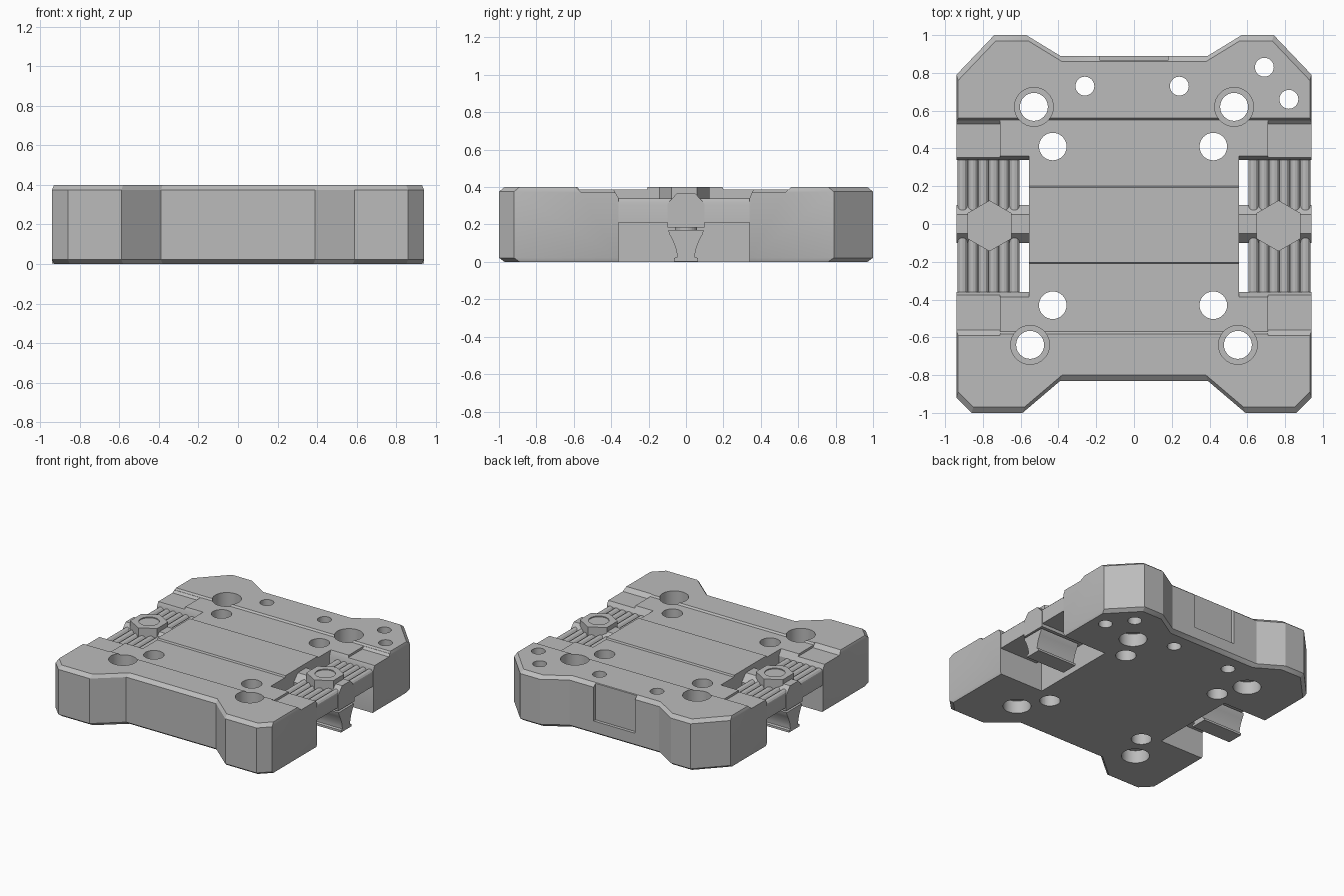
import bpy, bmesh, math
from mathutils import Vector

cube = bpy.data.objects.get("Cube")
if cube:
    bpy.data.objects.remove(cube, do_unlink=True)

grey = bpy.data.materials.new("machined grey")
grey.use_nodes = True
COLOUR = (0.5, 0.5, 0.5, 1)
grey.diffuse_color = COLOUR
grey.node_tree.nodes["Principled BSDF"].inputs["Base Color"].default_value = COLOUR


def loft(name, rings):
    """Closed solid through rings of matching points."""
    bm = bmesh.new()
    loops = [[bm.verts.new(p) for p in ring] for ring in rings]
    n = len(loops[0])
    for a, b in zip(loops, loops[1:]):
        for i in range(n):
            j = (i + 1) % n
            bm.faces.new((a[i], a[j], b[j], b[i]))
    bm.faces.new(loops[0][::-1])
    bm.faces.new(loops[-1])
    bmesh.ops.recalc_face_normals(bm, faces=bm.faces)
    mesh = bpy.data.meshes.new(name)
    bm.to_mesh(mesh)
    bm.free()
    mesh.materials.append(grey)
    ob = bpy.data.objects.new(name, mesh)
    bpy.context.collection.objects.link(ob)
    return ob


def box(name, x0, x1, y0, y1, z0, z1):
    pts = [(x0, y0), (x1, y0), (x1, y1), (x0, y1)]
    return loft(name, [[(x, y, z) for x, y in pts] for z in (z0, z1)])


def disc(name, x, y, r, z0, z1, sides=32, top=None):
    def ring(z, rad):
        return [(x + rad * math.sin(math.tau * i / sides),
                 y + rad * math.cos(math.tau * i / sides), z) for i in range(sides)]
    return loft(name, [ring(z0, r), ring(z1, top or r)])


def along_x(name, profile, x0, x1):
    return loft(name, [[(x, y, z) for y, z in profile] for x in (x0, x1)])


def cut(target, cutter):
    cutter.hide_render = True
    mod = target.modifiers.new("cut", 'BOOLEAN')
    mod.operation, mod.object, mod.solver = 'DIFFERENCE', cutter, 'EXACT'
    bpy.context.view_layer.objects.active = target
    bpy.ops.object.modifier_apply(modifier=mod.name)
    bpy.data.objects.remove(cutter, do_unlink=True)


def smooth(ob):
    bpy.ops.object.select_all(action='DESELECT')
    ob.select_set(True)
    bpy.context.view_layer.objects.active = ob
    bpy.ops.object.shade_smooth_by_angle(angle=math.radians(25))


# Main body: waisted plate with chamfered rims
half = [(0.39, -0.83), (0.59, -1), (0.86, -1), (0.94, -0.92),
        (0.94, 0.79), (0.74, 1), (0.57, 1), (0.39, 0.89)]
outline = half + [(-x, y) for x, y in reversed(half)]


def rim(z, inset):
    return [(x - math.copysign(inset * 0.3, x), y - math.copysign(inset, y), z)
            for x, y in outline]


body = loft("body", [rim(0, 0.03), rim(0.022, 0), rim(0.375, 0), rim(0.4, 0.03)])

# Shallow sunken deck on both sides of the raised middle strip
cut(body, along_x("deck_cut", [(-0.59, 0.41), (-0.57, 0.387), (-0.21, 0.387), (-0.2, 0.41)], -1, 1))
cut(body, along_x("deck_cut", [(0.19, 0.41), (0.2, 0.387), (0.55, 0.387), (0.57, 0.41)], -1, 1))

# Recess in the back edge
cut(body, box("back_recess", -0.18, 0.18, 0.865, 1.1, 0.11, 0.5))

for s in (1, -1):
    # Lowered outer pads
    pad = [(-0.61, 0.42), (-0.56, 0.37), (0.53, 0.37), (0.58, 0.42)]
    cut(body, along_x("pad_cut", pad, s * 0.71, s * 1.1))
    # Open side pocket, with a bevelled upper mouth
    pocket = [(-0.36, -0.1), (-0.36, 0.34), (-0.4, 0.41), (0.37, 0.41), (0.34, 0.34), (0.34, -0.1)]
    cut(body, along_x("pocket_cut", pocket, s * 0.555, s * 1.1))

# Through holes: plain, small, and stepped
holes = [(-0.43, 0.41, 0.073), (0.42, 0.41, 0.073), (-0.43, -0.43, 0.073), (0.42, -0.43, 0.073),
         (-0.26, 0.73, 0.05), (0.24, 0.73, 0.05), (0.69, 0.83, 0.05), (0.82, 0.66, 0.05)]
for x, y, r in holes:
    cut(body, disc("hole", x, y, r, -0.1, 0.5))
for x, y in [(-0.53, 0.62), (0.53, 0.62), (-0.55, -0.64), (0.55, -0.64)]:
    cut(body, disc("hole", x, y, 0.074, -0.1, 0.5))
    cut(body, disc("counterbore", x, y, 0.103, 0.22, 0.5))
    cut(body, disc("lower_counterbore", x, y, 0.1, -0.1, 0.1))
smooth(body)

# Ribbed grips, bridges, nuts and rail clamps, one set per side
RIBS, STEPS, X0, X1 = 6, 6, 0.605, 0.935
pitch = (X1 - X0) / RIBS
ribs = [(X0, 0.21)]
for i in range(RIBS):
    for k in range(STEPS + 1):
        a = math.pi * k / STEPS
        ribs.append((X0 + pitch * (i + 0.5 - 0.49 * math.cos(a)), 0.31 + 0.03 * math.sin(a)))
ribs.append((X1, 0.21))

# Dovetail clamp section with concave flanks and a small foot
flank = [(0.095, 0.17), (0.09, 0.15)]
flank += [(0.048 + 0.04 * (1 - math.sin(t * math.pi / 12)), 0.15 - 0.125 * t / 6) for t in range(1, 7)]
flank += [(0.065, 0.02), (0.065, 0.003)]
clamp = flank + [(-y, z) for y, z in reversed(flank)]

for s, side in ((1, "left"), (-1, "right")):
    for y0, y1, end in ((-0.36, -0.07, "front"), (0.07, 0.34, "back")):
        grip = loft(f"{side}_{end}_grip", [[(s * x, y, z) for x, z in ribs] for y in (y0, y1)])
        smooth(grip)
    bridge = [(-0.1, 0.185), (-0.1, 0.31), (-0.05, 0.365), (0.05, 0.365), (0.1, 0.31), (0.1, 0.185)]
    along_x(f"{side}_bridge", bridge, s * 0.55, s * 0.94)
    nut = disc(f"{side}_nut", s * 0.765, -0.01, 0.135, 0.3, 0.4, sides=6)
    cut(nut, disc("nut_recess", s * 0.765, -0.01, 0.073, 0.393, 0.5))
    disc(f"{side}_bolt", s * 0.765, 0, 0.06, 0.15, 0.32)
    smooth(along_x(f"{side}_rail_clamp", clamp, s * 0.6, s * 0.94))
